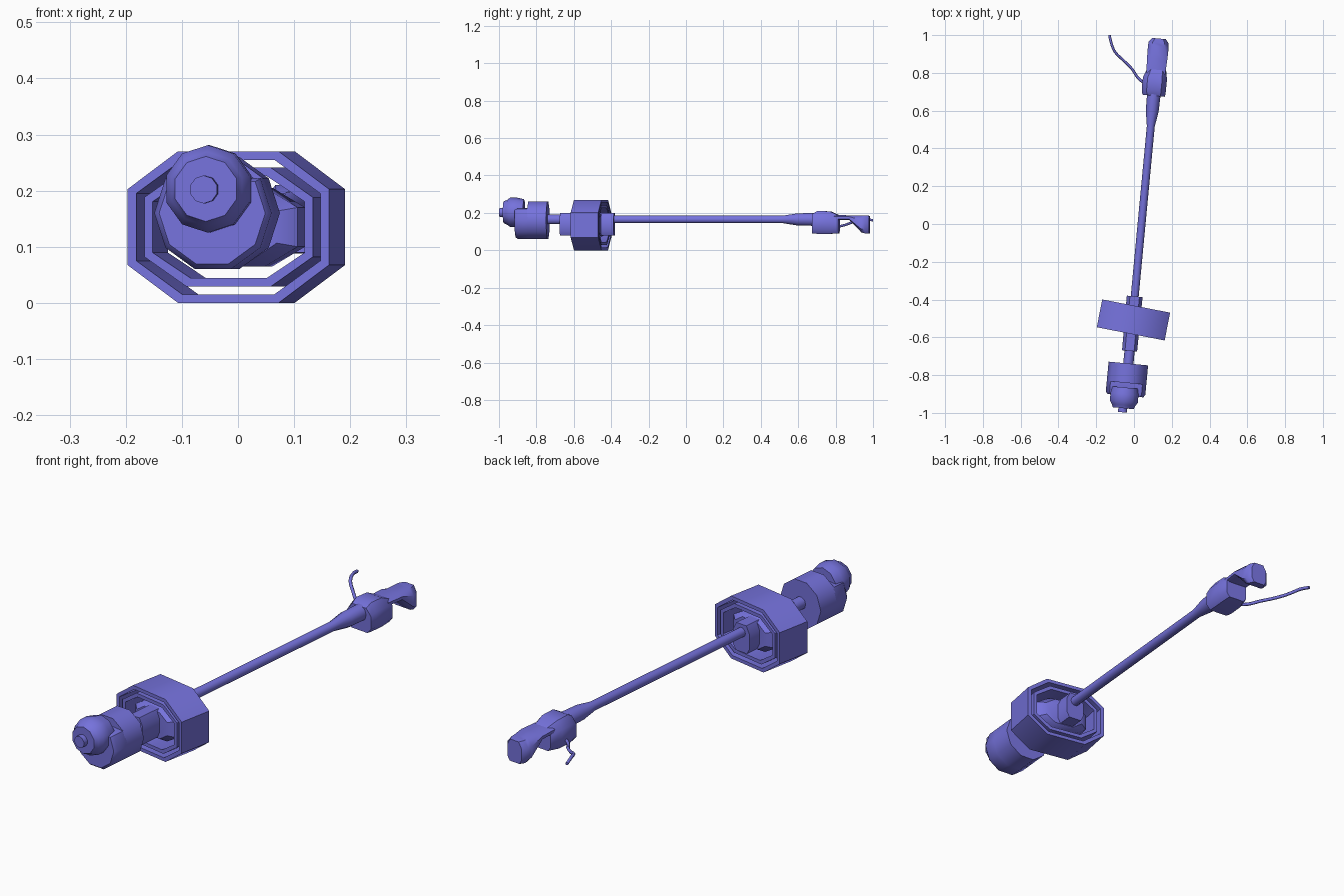
import bpy, bmesh, math
from mathutils import Matrix

if "Cube" in bpy.data.objects:
    bpy.data.objects.remove(bpy.data.objects["Cube"])

mat = bpy.data.materials.new("violet_blue")
mat.diffuse_color = (0.18, 0.17, 0.72, 1)
mat.use_nodes = True
mat.node_tree.nodes["Principled BSDF"].inputs["Base Color"].default_value = mat.diffuse_color

# Two frames: the long shaft leans 5.4 degrees, the ring head 11 degrees
SHAFT = Matrix.Translation((0.04, 0, 0)) @ Matrix.Rotation(math.radians(-5.4), 4, 'Z')
RING = Matrix.Translation((-0.003, -0.508, 0)) @ Matrix.Rotation(math.radians(-11), 4, 'Z')


def ngon(n, phase=0.0):
    return [(math.cos(2 * math.pi * i / n + phase), math.sin(2 * math.pi * i / n + phase))
            for i in range(n)]


OCT = [(1, -.5), (1, .5), (.5, 1), (-.5, 1), (-1, .5), (-1, -.5), (-.5, -1), (.5, -1)]
BLOCK = [(1, -.6), (1, .45), (.6, 1), (-.6, 1), (-1, .45), (-1, -.6), (-.7, -1), (.7, -1)]
TEN = ngon(10)
TEN_UP = ngon(10, math.pi / 2)


def loft(name, shape, secs, frame=SHAFT, closed=False):
    """Sections (along, centre x, half width, z low, z high) joined with quads."""
    bm = bmesh.new()
    rings = []
    for s, cx, hw, z0, z1 in secs:
        zc, hh = (z0 + z1) / 2, (z1 - z0) / 2
        rings.append([bm.verts.new((cx + hw * x, s, zc + hh * z)) for x, z in shape])
    pairs = list(zip(rings, rings[1:]))
    if closed:
        pairs.append((rings[-1], rings[0]))
    else:
        bm.faces.new(rings[0])
        bm.faces.new(rings[-1])
    n = len(shape)
    for a, b in pairs:
        for i in range(n):
            j = (i + 1) % n
            bm.faces.new((a[i], a[j], b[j], b[i]))
    bmesh.ops.recalc_face_normals(bm, faces=bm.faces)
    me = bpy.data.meshes.new(name)
    bm.to_mesh(me)
    bm.free()
    me.transform(frame)
    finish(name, me)


def finish(name, data):
    ob = bpy.data.objects.new(name, data)
    bpy.context.collection.objects.link(ob)
    data.materials.append(mat)
    if ob.type == 'MESH':
        bpy.ops.object.select_all(action='DESELECT')
        ob.select_set(True)
        bpy.context.view_layer.objects.active = ob
        bpy.ops.object.shade_smooth_by_angle(angle=math.radians(40))


def rnd(s, r, z=0.165, x=0.0):
    return (s, x, r, z - r, z + r)


# Long tube with the flared collar at the grip end
loft("main_tube", TEN, [rnd(-0.66, .021), rnd(0.52, .021), rnd(0.60, .034), rnd(0.69, .036)])
loft("motor_neck", TEN, [rnd(-0.76, .027), rnd(-0.65, .027)])

# Motor drum: full rear part, front part cut flat on top
loft("motor_rear", TEN, [rnd(-0.845, .105, .16), rnd(-0.742, .105, .16)])
FLAT = [(x, min(z, .62)) for x, z in TEN]
loft("motor_front", FLAT, [rnd(-0.913, .095, .16), rnd(-0.90, .105, .16), rnd(-0.84, .105, .16)])

# Round end cap and nub
CZ = 0.203
loft("end_cap", TEN_UP, [rnd(-0.98, .058, CZ, -.005), rnd(-0.962, .066, CZ, -.005),
                         rnd(-0.945, .078, CZ, -.005), rnd(-0.905, .078, CZ, -.005),
                         rnd(-0.87, .070, CZ, -.005)])
loft("end_nub", TEN_UP, [rnd(-1.002, .025, .202, -.007), rnd(-0.97, .025, .202, -.007)])

# Nested open octagonal rings
for name, ow, oh, iw, ih, d in (("outer_ring", .183, .135, .167, .120, .075),
                                ("inner_ring", .153, .106, .138, .091, .072)):
    z = 0.135
    loft(name, OCT, [(-d, 0, ow, z - oh, z + oh), (d, 0, ow, z - oh, z + oh),
                     (d, 0, iw, z - ih, z + ih), (-d, 0, iw, z - ih, z + ih)], RING, True)

# Solid core and hub clamped on the tube
loft("ring_core", OCT, [(-.06, 0, .085, .078, .192), (-.035, 0, .118, .065, .205),
                        (.035, 0, .118, .065, .205), (.06, 0, .085, .078, .192)], RING)
loft("hub", BLOCK, [(-.675, 0, .040, .08, .2), (-.385, 0, .042, .08, .2)])

# Grip: trigger block, top bar and drooping end
loft("grip_block", BLOCK, [(.682, 0, .060, .09, .195), (.71, -.002, .064, .088, .21),
                           (.775, -.002, .064, .088, .208), (.822, .003, .050, .09, .187)])
loft("grip_bar", BLOCK, [(.80, 0, .050, .163, .188), (.88, 0, .054, .163, .187),
                         (.945, 0, .055, .096, .187), (.965, 0, .053, .09, .186),
                         (.986, 0, .036, .09, .184)])

# Loose cable
cu = bpy.data.curves.new("cable_path", 'CURVE')
cu.dimensions = '3D'
cu.bevel_depth = 0.007
cu.bevel_resolution = 1
cu.resolution_u = 3
cu.use_fill_caps = True
pts = [(.06, .74, .12), (.02, .775, .122), (-.01, .82, .128), (-.06, .87, .142),
       (-.10, .91, .160), (-.118, .95, .168), (-.13, .999, .160)]
sp = cu.splines.new('BEZIER')
sp.bezier_points.add(len(pts) - 1)
for bp, p in zip(sp.bezier_points, pts):
    bp.co = p
    bp.handle_left_type = bp.handle_right_type = 'AUTO'
finish("cable", cu)
